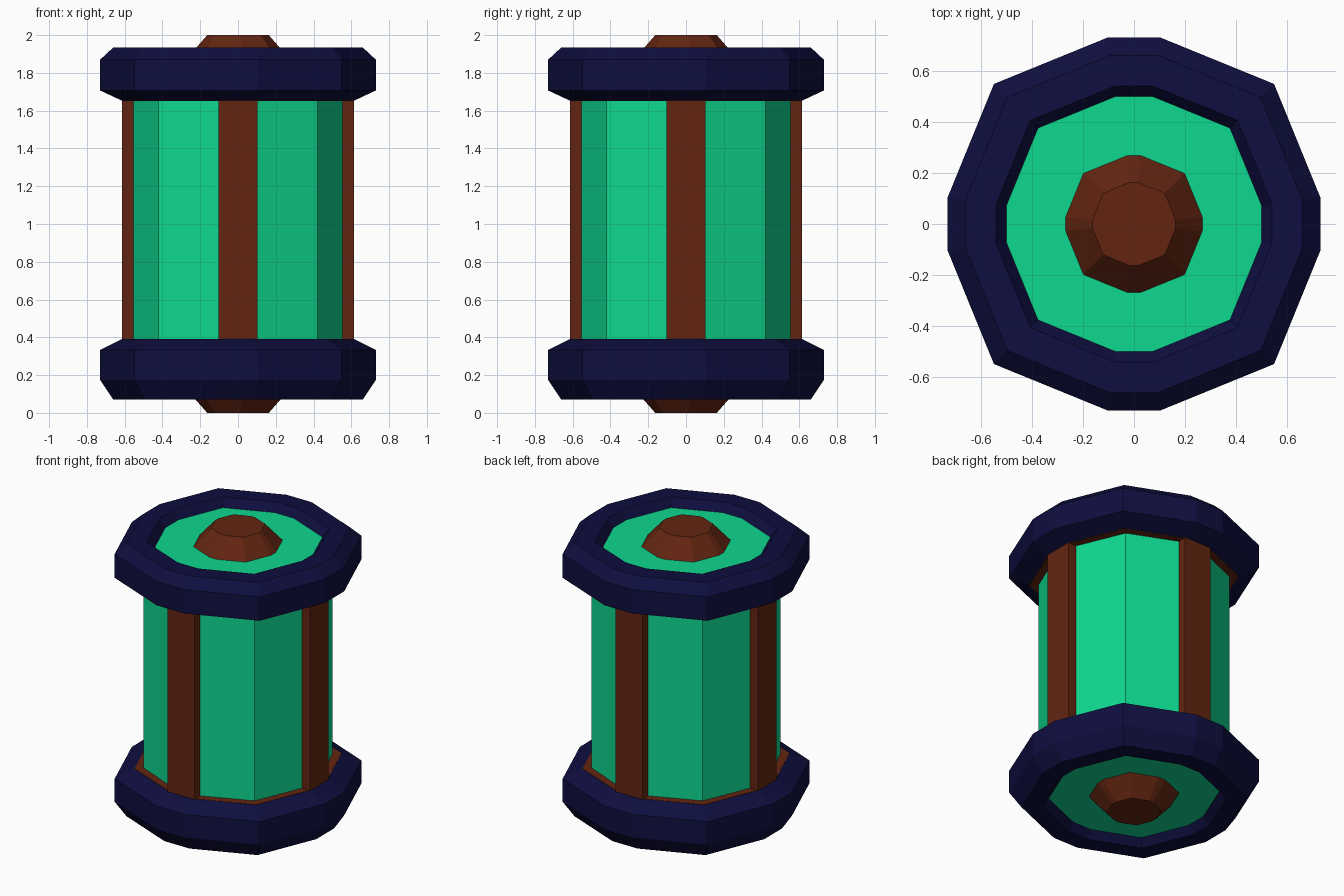
import bpy, bmesh, math
from mathutils import Matrix

if "Cube" in bpy.data.objects:
    bpy.data.objects.remove(bpy.data.objects["Cube"])


def material(name, rgb):
    m = bpy.data.materials.new(name)
    m.diffuse_color = (*rgb, 1.0)
    m.use_nodes = True
    m.node_tree.nodes["Principled BSDF"].inputs["Base Color"].default_value = m.diffuse_color
    return m


GREEN = material("bright green", (0.0045, 0.68, 0.275))
BROWN = material("red brown", (0.125, 0.0185, 0.0055))
NAVY = material("dark navy", (0.0044, 0.0044, 0.05))


def section(r, flat, diag):
    """Twelve-sided outline: short flats on the axes, corners on the diagonals."""
    pts = []
    for k in range(4):
        rot = Matrix.Rotation(k * math.pi / 2, 2)
        for p in ((r, -r * flat), (r, r * flat), (r * diag, r * diag)):
            x, y = p
            pts.append((rot[0][0] * x + rot[0][1] * y, rot[1][0] * x + rot[1][1] * y))
    return pts


def finish(name, bm, mat):
    bmesh.ops.recalc_face_normals(bm, faces=bm.faces)
    me = bpy.data.meshes.new(name)
    bm.to_mesh(me)
    bm.free()
    me.materials.append(mat)
    ob = bpy.data.objects.new(name, me)
    bpy.context.collection.objects.link(ob)
    return ob


def loft(name, profile, mat, flat=0.144, diag=0.752, closed=False):
    """Sweep a (radius, z) profile round the outline; closed makes a ring."""
    bm = bmesh.new()
    rings = [[bm.verts.new((x, y, z)) for x, y in section(r, flat, diag)]
             for r, z in profile]
    pairs = list(zip(rings, rings[1:]))
    if closed:
        pairs.append((rings[-1], rings[0]))
    else:
        bm.faces.new(rings[0])
        bm.faces.new(rings[-1])
    for a, b in pairs:
        for i in range(12):
            j = (i + 1) % 12
            bm.faces.new((a[i], a[j], b[j], b[i]))
    return finish(name, bm, mat)


# Green core and the recessed green end discs
loft("core", [(0.555, 0.30), (0.555, 1.74)], GREEN, 0.18, 0.757)
loft("lower_disc", [(0.52, 0.12), (0.52, 0.29)], GREEN)
loft("upper_disc", [(0.52, 1.75), (0.52, 1.88)], GREEN)

# Navy end rings with bevelled rims
loft("lower_ring", [(0.50, 0.12), (0.54, 0.07), (0.66, 0.07), (0.73, 0.175),
                    (0.73, 0.333), (0.617, 0.39), (0.50, 0.385)], NAVY, closed=True)
loft("upper_ring", [(0.50, 1.88), (0.54, 1.935), (0.66, 1.935), (0.73, 1.87),
                    (0.73, 1.707), (0.617, 1.654), (0.50, 1.659)], NAVY, closed=True)

# Brown plates seen between the rings and the core
loft("lower_plate", [(0.613, 0.36), (0.613, 0.392)], BROWN)
loft("upper_plate", [(0.613, 1.652), (0.613, 1.684)], BROWN)

# Brown end knobs
loft("lower_knob", [(0.163, 0.0), (0.268, 0.12), (0.268, 0.14)], BROWN, 0.1, 0.74)
loft("upper_knob", [(0.268, 1.86), (0.268, 1.88), (0.163, 2.0)], BROWN, 0.1, 0.74)

# Four brown posts
for k, side in enumerate(("right", "back", "left", "front")):
    bm = bmesh.new()
    bmesh.ops.create_cube(bm, size=1, matrix=Matrix.Rotation(k * math.pi / 2, 4, 'Z')
                          @ Matrix.Translation((0.565, 0, 1.02))
                          @ Matrix.Diagonal((0.10, 0.204, 1.30, 1)))
    finish(side + "_post", bm, BROWN)
